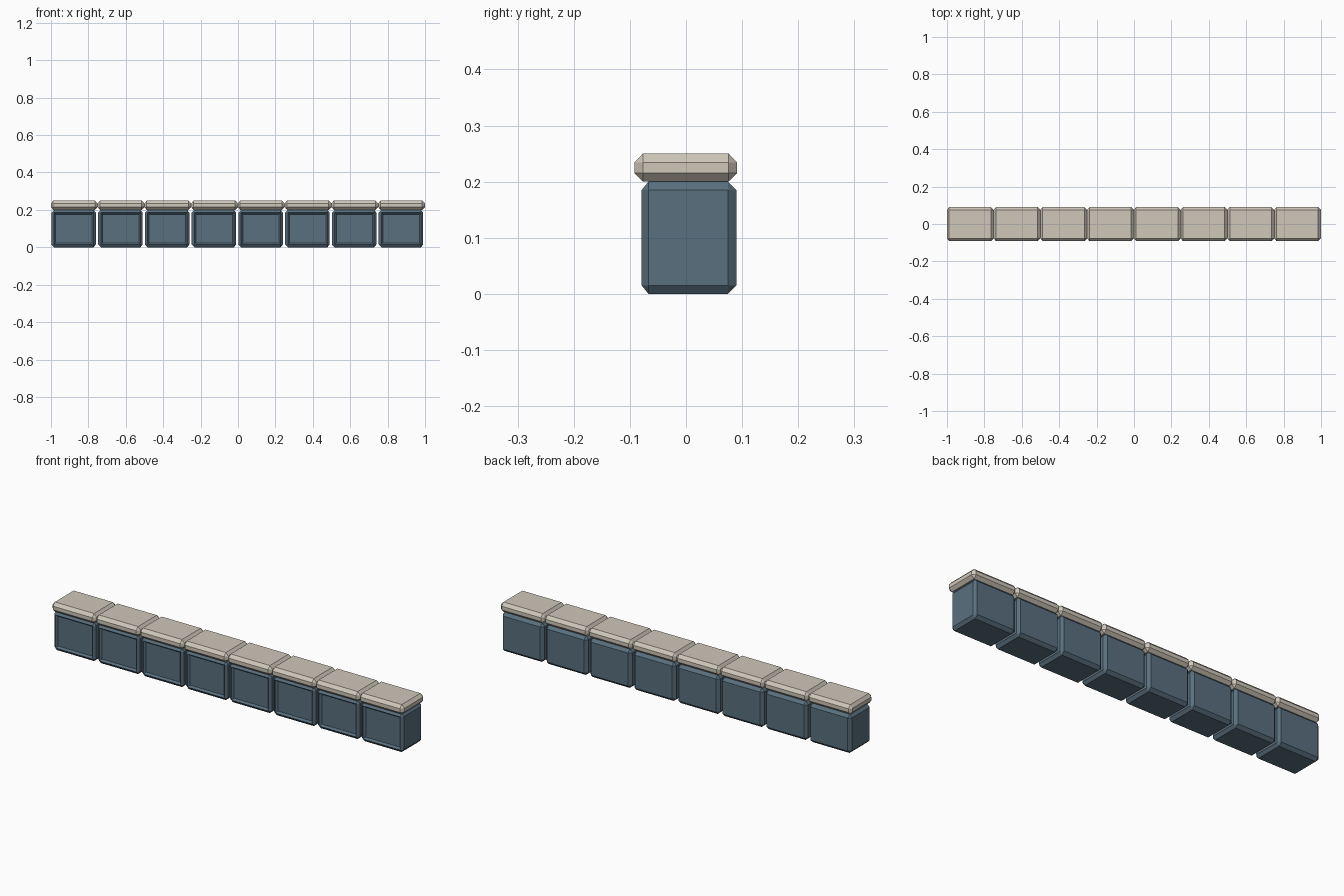
import bpy, bmesh
from mathutils import Vector

if "Cube" in bpy.data.objects:
    bpy.data.objects.remove(bpy.data.objects["Cube"])


def material(name, rgb):
    m = bpy.data.materials.new(name)
    m.diffuse_color = (*rgb, 1)
    m.use_nodes = True
    m.node_tree.nodes["Principled BSDF"].inputs["Base Color"].default_value = m.diffuse_color
    return m


blue = material("slate_blue", (0.10, 0.16, 0.21))
stone = material("pale_stone", (0.62, 0.57, 0.49))


def chamfered_box(name, lo, hi, cut_lo, cut_hi, mat, panel=None):
    """Box whose chamfer depth can differ on each side; optional recessed front panel."""
    inner_lo = [a + c for a, c in zip(lo, cut_lo)]
    inner_hi = [b - c for b, c in zip(hi, cut_hi)]
    bm = bmesh.new()
    for axis in range(3):
        others = [i for i in range(3) if i != axis]
        for end in (lo[axis], hi[axis]):
            for u in (inner_lo, inner_hi):
                for v in (inner_lo, inner_hi):
                    p = [0, 0, 0]
                    p[axis] = end
                    p[others[0]], p[others[1]] = u[others[0]], v[others[1]]
                    bm.verts.new(p)
    bmesh.ops.convex_hull(bm, input=bm.verts[:])
    bmesh.ops.dissolve_limit(bm, angle_limit=0.01, verts=bm.verts[:], edges=bm.edges[:])
    bmesh.ops.recalc_face_normals(bm, faces=bm.faces[:])
    if panel:
        front = min(bm.faces, key=lambda f: f.normal.y)
        bmesh.ops.inset_region(bm, faces=[front], thickness=panel[0])
        bmesh.ops.translate(bm, verts=front.verts[:], vec=Vector((0, panel[1], 0)))
    me = bpy.data.meshes.new(name)
    bm.to_mesh(me)
    bm.free()
    me.materials.append(mat)
    ob = bpy.data.objects.new(name, me)
    bpy.context.collection.objects.link(ob)


# Eight wall blocks, each with a coping stone on top
for i in range(8):
    x = -1 + 0.25 * i
    chamfered_box(f"wall_block_{i + 1}", (x + 0.002, -0.079, 0), (x + 0.24, 0.09, 0.2),
                  (0.015, 0.012, 0.015), (0.012, 0.015, 0.015), blue, (0.012, 0.01))
    chamfered_box(f"coping_{i + 1}", (x, -0.092, 0.2), (x + 0.25, 0.091, 0.25),
                  (0.012, 0.015, 0.015), (0.015, 0.015, 0.016), stone)
